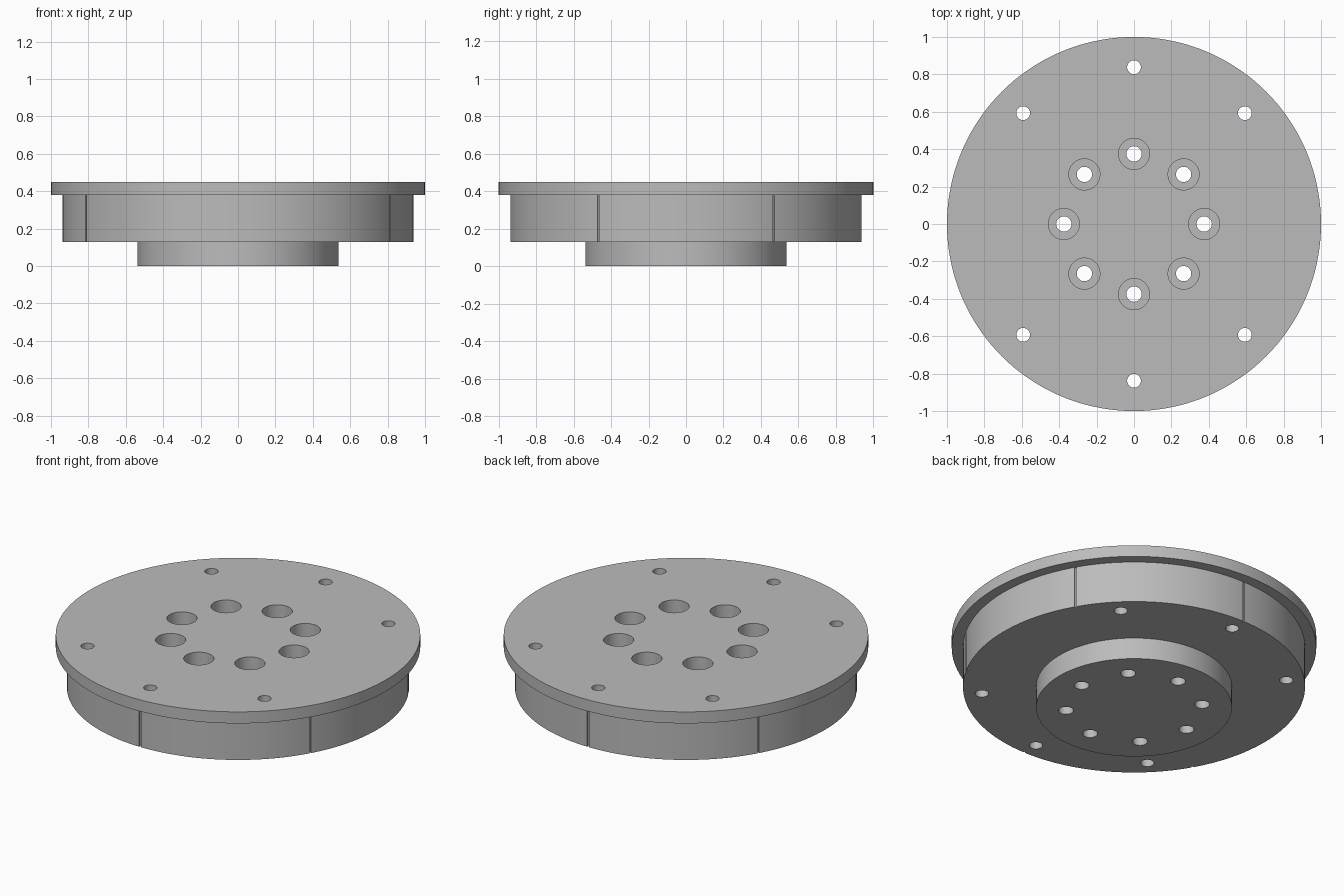
import bpy, bmesh
from math import cos, sin, radians, pi
from mathutils import Matrix, Vector

cube = bpy.data.objects.get("Cube")
if cube:
    bpy.data.objects.remove(cube, do_unlink=True)

FLANGE_R, BODY_R, HUB_R = 1.0, 0.938, 0.537
HUB_TOP, FLANGE_Z, TOP = 0.13, 0.38, 0.45

grey = bpy.data.materials.new("machined_grey")
grey.use_nodes = True
colour = (0.5, 0.5, 0.5, 1)
grey.diffuse_color = colour
grey.node_tree.nodes["Principled BSDF"].inputs["Base Color"].default_value = colour


def make_object(name, bm):
    bmesh.ops.recalc_face_normals(bm, faces=bm.faces)
    mesh = bpy.data.meshes.new(name)
    bm.to_mesh(mesh)
    bm.free()
    obj = bpy.data.objects.new(name, mesh)
    bpy.context.collection.objects.link(obj)
    mesh.materials.append(grey)
    return obj


def turned_solid(name, profile, segments):
    """Stack of rings joined by walls, closed with one flat face at each end."""
    bm = bmesh.new()
    rings = [[bm.verts.new((r * cos(2 * pi * i / segments), r * sin(2 * pi * i / segments), z))
              for i in range(segments)] for r, z in profile]
    for low, high in zip(rings, rings[1:]):
        for i in range(segments):
            j = (i + 1) % segments
            bm.faces.new((low[i], low[j], high[j], high[i]))
    bm.faces.new(rings[0][::-1])
    bm.faces.new(rings[-1])
    return make_object(name, bm)


def add_drill(bm, radius, angle, distance, z0, z1, segments):
    a = radians(angle)
    place = Matrix.Translation(Vector((distance * cos(a), distance * sin(a), (z0 + z1) / 2)))
    bmesh.ops.create_cone(bm, cap_ends=True, segments=segments, radius1=radius,
                          radius2=radius, depth=z1 - z0, matrix=place)


def cut(target, bm):
    cutter = make_object("cutter", bm)
    cutter.hide_render = True
    mod = target.modifiers.new("cut", 'BOOLEAN')
    mod.operation = 'DIFFERENCE'
    mod.solver = 'EXACT'
    mod.object = cutter
    bpy.context.view_layer.objects.active = target
    bpy.ops.object.modifier_apply(modifier=mod.name)
    bpy.data.objects.remove(cutter, do_unlink=True)


# Hub, body and flange turned as one piece
plate = turned_solid("flanged_plate", [(HUB_R, 0), (HUB_R, HUB_TOP), (BODY_R, HUB_TOP),
                                       (BODY_R, FLANGE_Z), (FLANGE_R, FLANGE_Z),
                                       (FLANGE_R, TOP)], 144)

# Through holes: eight in the hub, six near the rim
bm = bmesh.new()
for k in range(8):
    add_drill(bm, 0.041, 45 * k, 0.375, -0.1, 0.6, 32)
for angle in (45, 90, 135, 225, 270, 315):
    add_drill(bm, 0.037, angle, 0.838, -0.1, 0.6, 32)
cut(plate, bm)

# Counterbores for the hub screws
bm = bmesh.new()
for k in range(8):
    add_drill(bm, 0.083, 45 * k, 0.375, 0.3, 0.6, 48)
cut(plate, bm)

# Thin vertical grooves around the body
bm = bmesh.new()
for k in range(6):
    turn = Matrix.Rotation(radians(30 + 60 * k), 4, 'Z')
    z0, z1 = 0.05, FLANGE_Z - 0.0005
    place = turn @ Matrix.Translation((BODY_R, 0, (z0 + z1) / 2)) @ Matrix.Diagonal((0.016, 0.011, z1 - z0, 1))
    bmesh.ops.create_cube(bm, size=1, matrix=place)
cut(plate, bm)

# Smooth walls, sharp rims
bpy.ops.object.select_all(action='DESELECT')
plate.select_set(True)
bpy.context.view_layer.objects.active = plate
bpy.ops.object.shade_smooth_by_angle(angle=radians(30))
